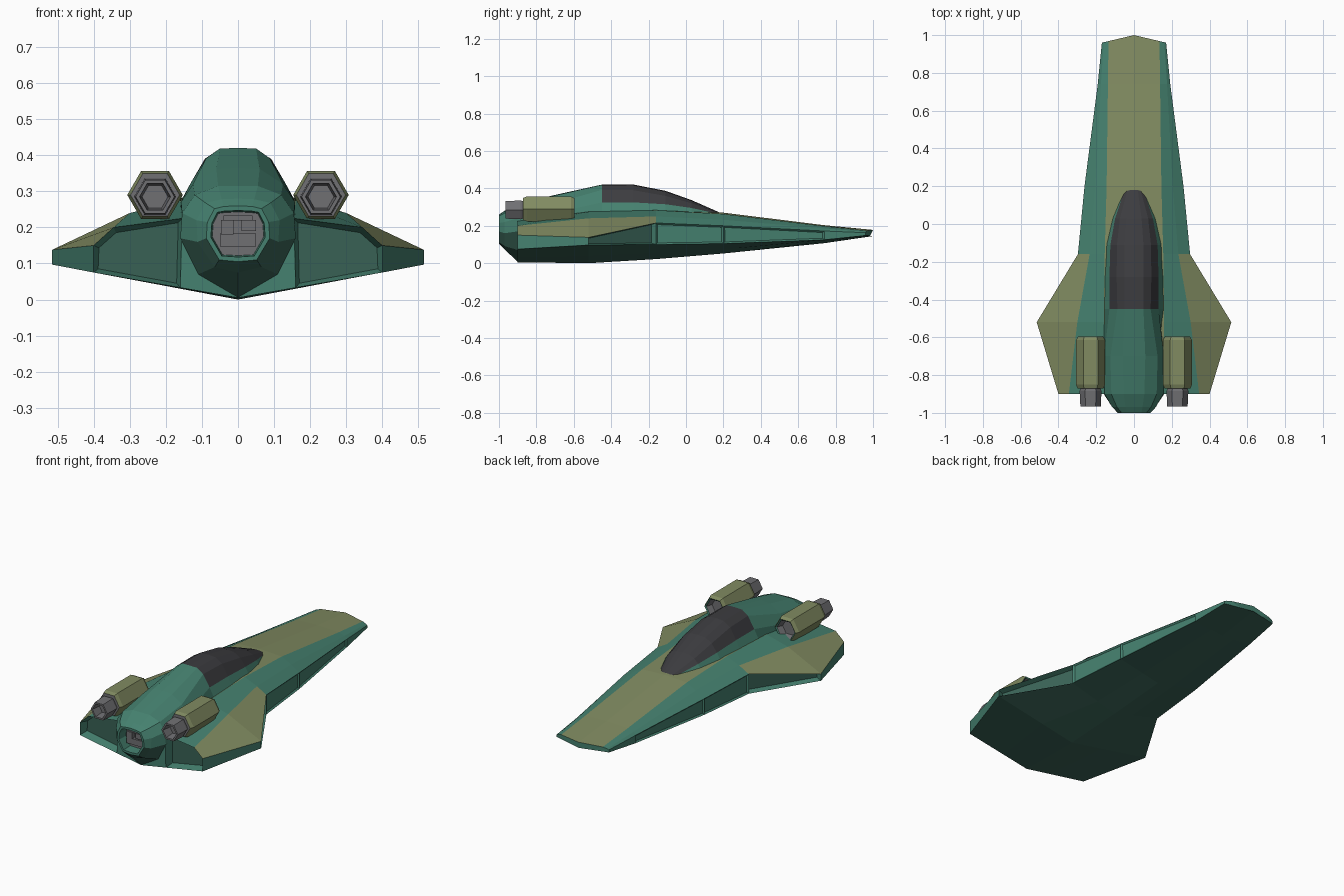
import bpy, bmesh, math

if "Cube" in bpy.data.objects:
    bpy.data.objects.remove(bpy.data.objects["Cube"])

def material(name, rgb):
    m = bpy.data.materials.new(name)
    m.diffuse_color = (*rgb, 1)
    m.use_nodes = True
    m.node_tree.nodes["Principled BSDF"].inputs["Base Color"].default_value = m.diffuse_color
    return m

TEAL = material("teal_paint", (0.06, 0.22, 0.16))
OLIVE = material("olive_paint", (0.22, 0.26, 0.12))
DARK = material("dark_underside", (0.04, 0.12, 0.09))
GLASS = material("dark_glass", (0.045, 0.045, 0.05))
GREY = material("bare_metal", (0.16, 0.16, 0.17))
MATS = [TEAL, OLIVE, DARK, GLASS, GREY]

def finish(name, bm):
    me = bpy.data.meshes.new(name)
    bm.to_mesh(me)
    bm.free()
    for m in MATS:
        me.materials.append(m)
    ob = bpy.data.objects.new(name, me)
    bpy.context.collection.objects.link(ob)
    return ob

def loft(sections, paint, bulge=0.0):
    """Skin mirrored half-profiles (bottom centre to top centre) along y."""
    bm = bmesh.new()
    n = len(sections[0][1])
    rings = []
    for i, (y, half) in enumerate(sections):
        pts = half + [(-x, z) for x, z in half[-2:0:-1]]
        wide = max(x for x, z in half)
        b = bulge if i == len(sections) - 1 else 0
        rings.append([bm.verts.new((x, y + b * (1 - abs(x) / wide), z)) for x, z in pts])
    faces, m = {}, 2 * n - 2
    for i in range(len(rings) - 1):
        for k in range(m):
            f = bm.faces.new((rings[i][k], rings[i][(k + 1) % m],
                              rings[i + 1][(k + 1) % m], rings[i + 1][k]))
            row = k if k < n - 1 else m - 1 - k
            f.material_index = paint(i, row)
            faces.setdefault((i, row), []).append(f)
    return bm, rings, faces

# Hull: keel z, edge x, edge low z, edge high z, mid x, mid z, shoulder x, shoulder z, top z
HULL = [
    (-0.90, .005, .40, .075, .150, .345, .200, .155, .225, .23),
    (-0.52, .000, .515, .097, .138, .300, .240, .160, .275, .28),
    (-0.16, .022, .297, .100, .215, .235, .250, .155, .283, .29),
    (0.20, .052, .262, .105, .200, .205, .232, .145, .263, .27),
    (0.74, .107, .192, .125, .172, .175, .186, .138, .198, .203),
    (0.96, .145, .170, .148, .163, .160, .168, .135, .174, .178)]
sections = []
for y, kz, ex, el, eh, mx, mz, sx, sz, tz in HULL:
    sections.append((y, [(0, kz), (.4 * ex, kz + .4 * (el - kz)), (ex, el), (ex, eh),
                         (mx, mz), (sx, sz), (0, tz)]))

def hull_paint(i, row):
    if row < 2:
        return 2
    return 1 if row == 5 or (row == 3 and i < 2) else 0

bm, rings, faces = loft(sections, hull_paint, bulge=0.04)
panels = []
for r in (rings[0], rings[-1]):
    bm.faces.new([r[k] for k in (0, 1, 5, 6, 7, 11)])
    for side in ((1, 2, 3, 4, 5), (11, 10, 9, 8, 7)):
        f = bm.faces.new([r[k] for k in side])
        if r is rings[0]:
            panels.append(f)
bmesh.ops.recalc_face_normals(bm, faces=bm.faces)
# recessed rear wing panels and leading-edge intakes
bmesh.ops.inset_individual(bm, faces=panels, thickness=0.016, depth=-0.05)
intakes = faces[(1, 2)]
bmesh.ops.inset_individual(bm, faces=intakes, thickness=0.011, depth=-0.035)
for f in panels + intakes:
    f.material_index = 2
# shallow channel along the nose sides
channel = faces[(2, 2)] + faces[(3, 2)]
bmesh.ops.inset_individual(bm, faces=channel, thickness=0.012, depth=-0.008)
finish("hull", bm)

# Fuselage: spine with domed canopy, tapering to the rear exhaust
def dome(y, a, b, c, d, top, low=((0, .06), (.1, .09))):
    return (y, list(low) + [a, b, c, d, (0, top)])

body = [
    dome(-1.00, (.088, .17), (.085, .215), (.065, .252), (.04, .258), .26,
         ((0, .105), (.052, .11))),
    dome(-0.97, (.112, .16), (.115, .22), (.09, .268), (.045, .278), .28,
         ((0, .075), (.065, .09))),
    dome(-0.90, (.16, .17), (.155, .24), (.12, .29), (.055, .315), .315,
         ((0, .006), (.11, .07))),
    dome(-0.70, (.16, .20), (.158, .27), (.125, .32), (.06, .362), .365),
    dome(-0.45, (.16, .27), (.13, .325), (.088, .392), (.05, .419), .42),
    dome(-0.28, (.158, .27), (.13, .325), (.092, .39), (.05, .416), .42),
    dome(-0.11, (.15, .27), (.125, .315), (.09, .36), (.05, .383), .387),
    dome(0.03, (.12, .26), (.10, .295), (.075, .32), (.04, .334), .337),
    dome(0.18, (.06, .25), (.05, .262), (.035, .268), (.02, .27), .271,
         ((0, .15), (.04, .15)))]

def body_paint(i, row):
    if row < 2:
        return 2
    return 3 if i >= 4 and row >= 3 else 0

bm, rings, faces = loft(body, body_paint)
exhaust = bm.faces.new(rings[0])
bm.faces.new(rings[-1])
bmesh.ops.recalc_face_normals(bm, faces=bm.faces)
bmesh.ops.inset_individual(bm, faces=[exhaust], thickness=0.013, depth=0)
bmesh.ops.inset_individual(bm, faces=[exhaust], thickness=0.004, depth=-0.06)
exhaust.material_index = 4
finish("fuselage_and_canopy", bm)

# Machinery inside the rear exhaust
bm = bmesh.new()
for x, z, w, h, d in ((0, .165, .10, .035, .03), (-.03, .20, .035, .04, .04),
                      (.03, .205, .04, .03, .035), (0, .225, .08, .015, .025)):
    vs = bmesh.ops.create_cube(bm, size=1)["verts"]
    bmesh.ops.scale(bm, vec=(w, d, h), verts=vs)
    bmesh.ops.translate(bm, vec=(x, -0.95, z), verts=vs)
for f in bm.faces:
    f.material_index = 4
finish("exhaust_machinery", bm)

# Hexagonal turned shapes for the engine pods
def hex_turned(name, profile, cx, cz, colours):
    bm = bmesh.new()
    rings = [[bm.verts.new((cx + r * math.cos(k * math.pi / 3), y,
                            cz + r * math.sin(k * math.pi / 3))) for k in range(6)]
             for y, r in profile]
    for i in range(len(rings) - 1):
        for k in range(6):
            f = bm.faces.new((rings[i][k], rings[i][(k + 1) % 6],
                              rings[i + 1][(k + 1) % 6], rings[i + 1][k]))
            f.material_index = colours[i]
    for r in (rings[0], rings[-1]):
        bm.faces.new(r).material_index = 4
    bmesh.ops.recalc_face_normals(bm, faces=bm.faces)
    finish(name, bm)

POD = [(-.635, .045), (-.60, .058), (-.595, .066), (-.615, .077), (-.85, .077), (-.872, .068)]
NOZZLE = [(-.86, .05), (-.885, .058), (-.965, .054), (-.965, .043), (-.91, .036)]
for side, s in (("left", -1), ("right", 1)):
    hex_turned(side + "_engine_pod", POD, s * .23, .29, (4, 0, 1, 1, 1))
    hex_turned(side + "_engine_nozzle", NOZZLE, s * .23, .285, (4, 4, 4, 4))
